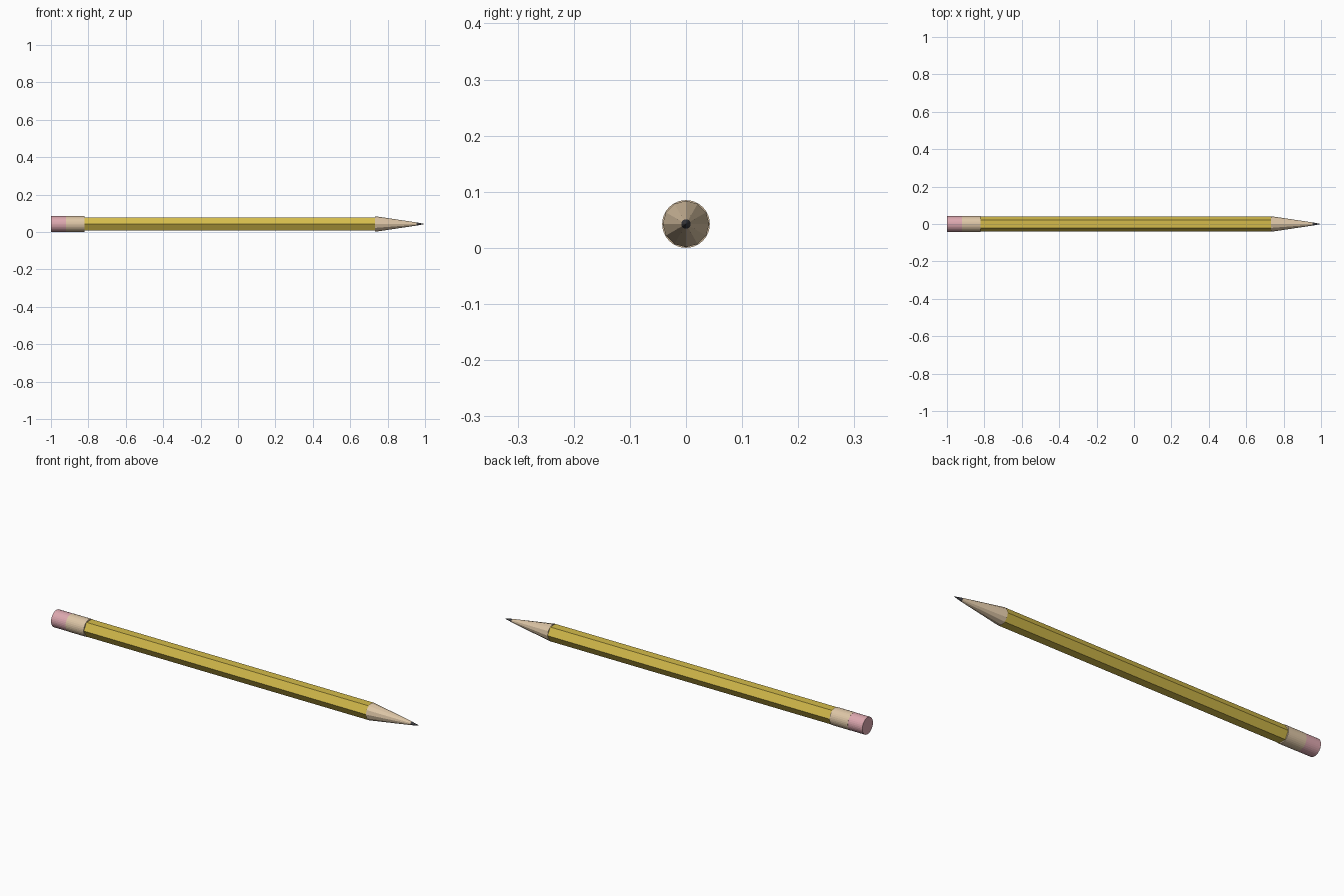
import bpy, math
from mathutils import Matrix, Vector

if "Cube" in bpy.data.objects:
    bpy.data.objects.remove(bpy.data.objects["Cube"])

AXIS_Z = 0.0425


def material(name, rgb):
    m = bpy.data.materials.new(name)
    m.diffuse_color = (*rgb, 1)
    m.use_nodes = True
    m.node_tree.nodes["Principled BSDF"].inputs["Base Color"].default_value = m.diffuse_color
    return m


yellow = material("yellow paint", (0.66, 0.50, 0.07))
wood = material("bare wood", (0.72, 0.56, 0.38))
tan = material("ferrule tan", (0.72, 0.56, 0.38))
pink = material("eraser pink", (0.72, 0.39, 0.43))
graphite = material("graphite", (0.05, 0.05, 0.055))


def segment(name, x0, x1, r0, r1, sides, mat, smooth=False):
    """Prism or tapered cone along x, with a corner pointing to +y."""
    bpy.ops.mesh.primitive_cone_add(vertices=sides, radius1=r0, radius2=r1, depth=x1 - x0)
    ob = bpy.context.object
    ob.name = name
    # local z -> world x, local y (first corner) -> world y
    turn = Matrix(((0, 0, 1), (0, 1, 0), (-1, 0, 0))).to_4x4()
    ob.data.transform(turn)
    ob.location = Vector(((x0 + x1) / 2, 0, AXIS_Z))
    ob.data.materials.append(mat)
    if smooth:
        bpy.ops.object.shade_smooth_by_angle(angle=math.radians(35))
    return ob


# Rubber and its collar
segment("eraser", -1.0, -0.92, 0.042, 0.042, 32, pink)
segment("ferrule", -0.92, -0.82, 0.0425, 0.0425, 32, tan)
# Hexagonal painted shaft
segment("shaft", -0.82, 0.733, 0.041, 0.041, 6, yellow)
# Sharpened end
segment("sharpened_wood", 0.733, 0.955, 0.0415, 0.0085, 12, wood)
segment("lead_tip", 0.955, 1.0, 0.0085, 0.0, 12, graphite)
